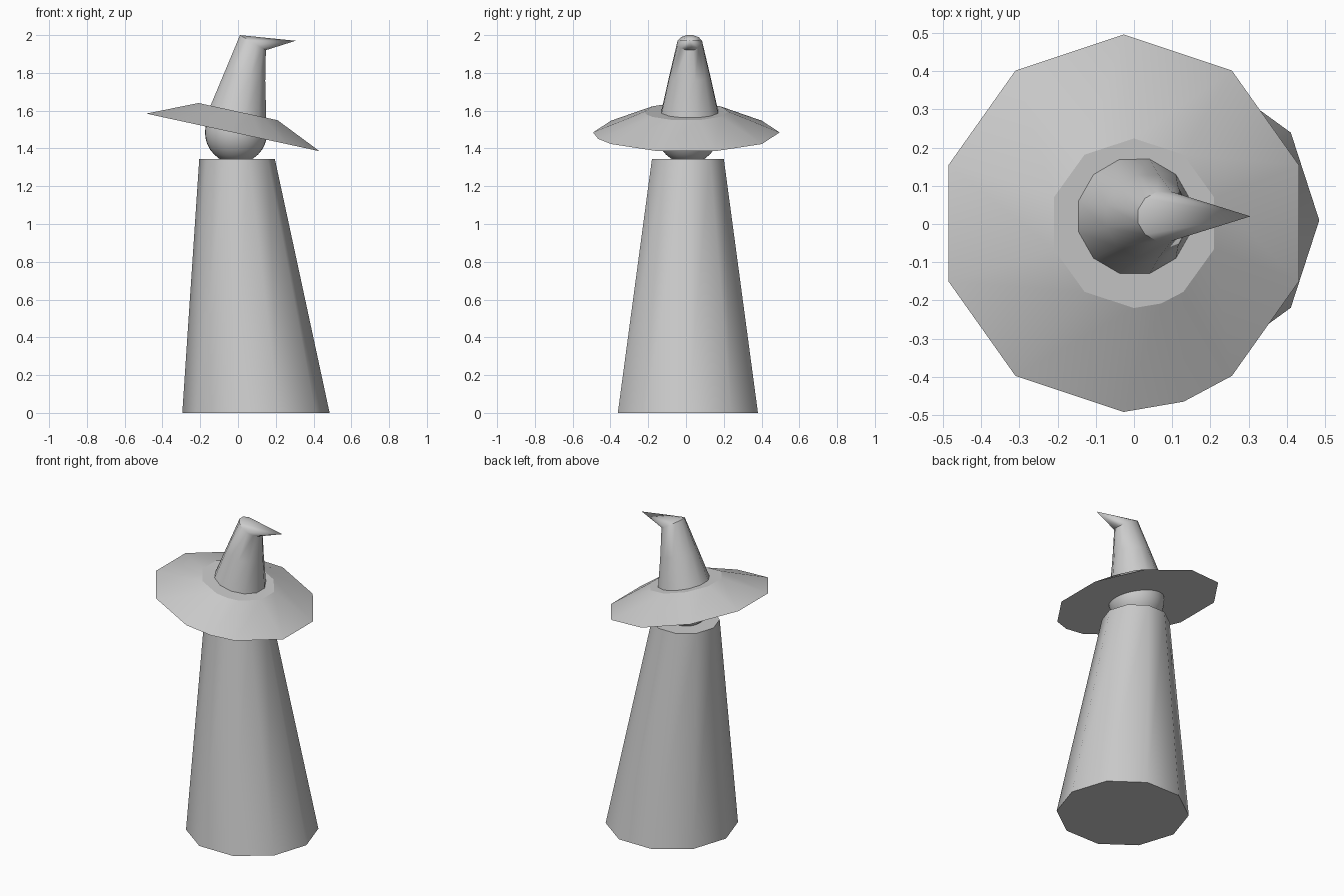
import bpy, bmesh
from math import cos, sin, radians

if "Cube" in bpy.data.objects:
    bpy.data.objects.remove(bpy.data.objects["Cube"])


def ring(center, rx, ry, angles, slope=0.0):
    """Elliptical ring of points; slope tilts it along x."""
    cx, cy, cz = center
    return [(cx + rx * cos(radians(a)), cy + ry * sin(radians(a)),
             cz + slope * rx * cos(radians(a))) for a in angles]


def finish(bm, name, smooth_angle):
    bmesh.ops.recalc_face_normals(bm, faces=bm.faces)
    mesh = bpy.data.meshes.new(name)
    bm.to_mesh(mesh)
    bm.free()
    obj = bpy.data.objects.new(name, mesh)
    bpy.context.collection.objects.link(obj)
    bpy.ops.object.select_all(action='DESELECT')
    obj.select_set(True)
    bpy.context.view_layer.objects.active = obj
    bpy.ops.object.shade_smooth_by_angle(angle=radians(smooth_angle))
    return obj


def loft(name, rings, smooth_angle, tip=None):
    """Skin rings from bottom to top; close with a cap or a pointed tip."""
    bm = bmesh.new()
    loops = [[bm.verts.new(p) for p in r] for r in rings]
    n = len(loops[0])
    for low, high in zip(loops, loops[1:]):
        for i in range(n):
            j = (i + 1) % n
            bm.faces.new((low[i], low[j], high[j], high[i]))
    bm.faces.new(loops[0][::-1])
    top = loops[-1]
    if tip:
        point = bm.verts.new(tip)
        for i in range(n):
            bm.faces.new((top[i], top[(i + 1) % n], point))
    else:
        bm.faces.new(top)
    return finish(bm, name, smooth_angle)


# Robe: ten-sided skewed taper
ten = [36 * i for i in range(10)]
loft("robe", [ring((0.095, 0.01, 0), 0.39, 0.39, ten),
              ring((-0.005, 0.01, 1.345), 0.2, 0.2, ten)], 40)

# Head
bpy.ops.mesh.primitive_uv_sphere_add(segments=32, ring_count=16, radius=0.165,
                                     location=(-0.01, 0.01, 1.485))
head = bpy.context.object
head.name = "head"
bpy.ops.object.shade_smooth_by_angle(angle=radians(40))

# Hat brim: tilted shallow cone with one extra rim corner
rim = sorted([18 + 36 * i for i in range(10)] + [289])
loft("hat_brim", [ring((-0.027, 0.002, 1.485), 0.482, 0.494, rim, -0.217),
                  ring((0, 0.002, 1.595), 0.22, 0.222, rim, -0.217)], 18)

# Hat crown: leaning cone folded over into a sideways point
twelve = [15 + 30 * i for i in range(12)]
loft("hat_crown", [ring((0.0, 0.02, 1.585), 0.155, 0.157, twelve, -0.21),
                   ring((0.036, 0.02, 1.78), 0.112, 0.112, twelve, -0.2),
                   ring((0.079, 0.02, 1.96), 0.071, 0.067, twelve, -0.58)],
     45, tip=(0.305, 0.02, 1.97))
